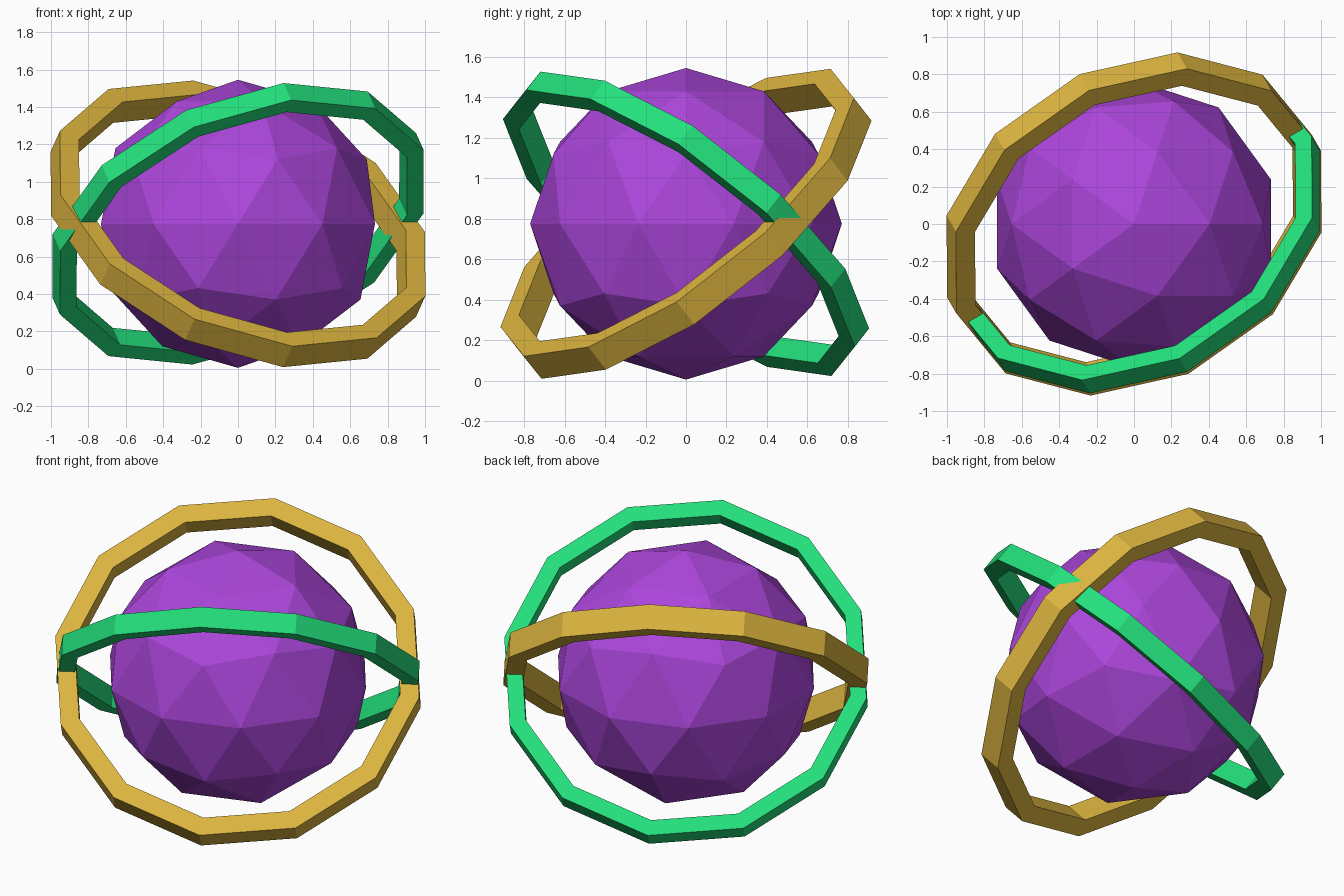
import bpy
import bmesh
from math import radians, cos, sin, tau
from mathutils import Matrix

CENTER = Matrix.Translation((0, 0, 0.775))
SIDES = 12

cube = bpy.data.objects.get("Cube")
if cube:
    bpy.data.objects.remove(cube, do_unlink=True)


def make_material(name, color):
    mat = bpy.data.materials.new(name)
    mat.use_nodes = True
    mat.diffuse_color = color
    bsdf = next(n for n in mat.node_tree.nodes if n.type == 'BSDF_PRINCIPLED')
    bsdf.inputs["Base Color"].default_value = color
    return mat


def add_object(name, bm, mat, matrix):
    mesh = bpy.data.meshes.new(name)
    bmesh.ops.recalc_face_normals(bm, faces=bm.faces[:])
    bm.to_mesh(mesh)
    bm.free()
    mesh.materials.append(mat)
    obj = bpy.data.objects.new(name, mesh)
    obj.matrix_world = matrix
    bpy.context.collection.objects.link(obj)
    return obj


def add_ring(name, inner, outer, height, tilt, mat):
    """Twelve-sided hoop with a rectangular section, tilted about a shared axis."""
    bm = bmesh.new()
    h = height / 2
    profile = [(inner, -h), (outer, -h), (outer, h), (inner, h)]
    loops = []
    for i in range(SIDES):
        a = tau * i / SIDES
        loops.append([bm.verts.new((r * cos(a), r * sin(a), z)) for r, z in profile])
    for i in range(SIDES):
        here, after = loops[i], loops[(i + 1) % SIDES]
        for j in range(4):
            k = (j + 1) % 4
            bm.faces.new((here[j], after[j], after[k], here[k]))
    turn = (Matrix.Rotation(radians(30), 4, 'Z')
            @ Matrix.Rotation(radians(tilt), 4, 'X')
            @ Matrix.Rotation(radians(-8), 4, 'Z'))
    return add_object(name, bm, mat, CENTER @ turn)


purple = make_material("purple", (0.41, 0.061, 0.71, 1))
gold = make_material("gold", (0.72, 0.46, 0.05, 1))
green = make_material("green", (0.017, 0.74, 0.2, 1))

# Faceted core
core = bmesh.new()
bmesh.ops.create_icosphere(core, subdivisions=2, radius=0.77)
add_object("core_sphere", core, purple, CENTER)

# Crossed rings
add_ring("gold_ring", 0.96, 1.072, 0.15, 42, gold)
add_ring("green_ring", 0.97, 1.067, 0.122, -42, green)
